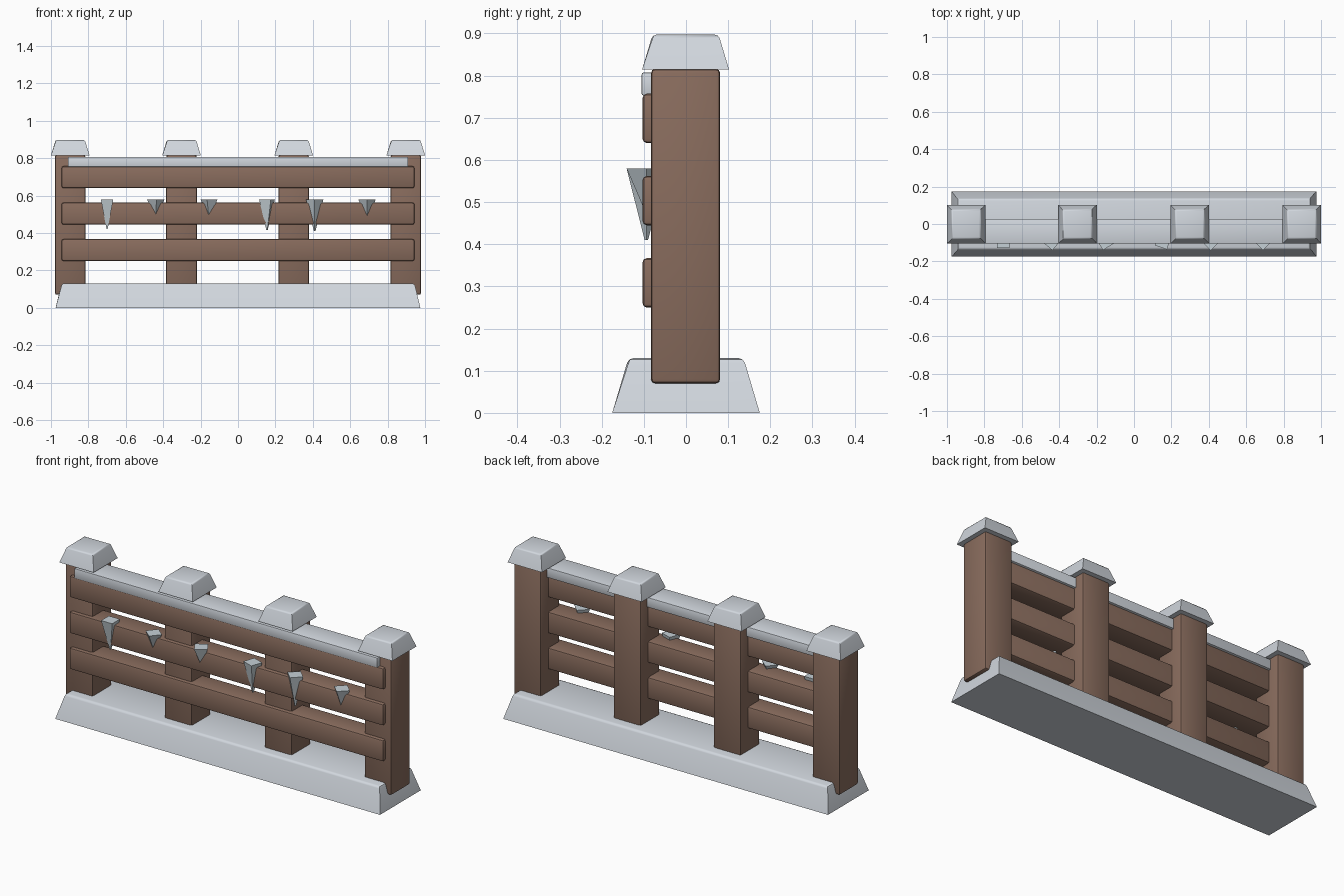
import bpy, bmesh, math

if "Cube" in bpy.data.objects:
    bpy.data.objects.remove(bpy.data.objects["Cube"])


def material(name, rgb):
    m = bpy.data.materials.new(name)
    m.diffuse_color = (*rgb, 1.0)
    m.use_nodes = True
    m.node_tree.nodes["Principled BSDF"].inputs["Base Color"].default_value = m.diffuse_color
    return m


WOOD = material("brown wood", (0.25, 0.15, 0.11))
SNOW = material("pale snow", (0.64, 0.68, 0.73))
ICE = material("grey ice", (0.56, 0.63, 0.67))


def finish(bm, name, mat, smooth=True):
    bmesh.ops.recalc_face_normals(bm, faces=bm.faces)
    me = bpy.data.meshes.new(name)
    bm.to_mesh(me)
    bm.free()
    me.materials.append(mat)
    ob = bpy.data.objects.new(name, me)
    bpy.context.collection.objects.link(ob)
    if smooth:
        bpy.context.view_layer.objects.active = ob
        ob.select_set(True)
        bpy.ops.object.shade_smooth_by_angle(angle=math.radians(40))
        ob.select_set(False)
    return ob


def block(name, mat, x, y, z, top=(1, 1), bevel=0.01):
    """Bevelled box from (min, max) ranges, its top face scaled by top."""
    bm = bmesh.new()
    bmesh.ops.create_cube(bm, size=1)
    for v in bm.verts:
        sx, sy = top if v.co.z > 0 else (1, 1)
        v.co.x = sum(x) / 2 + v.co.x * sx * (x[1] - x[0])
        v.co.y = sum(y) / 2 + v.co.y * sy * (y[1] - y[0])
        v.co.z = sum(z) / 2 + v.co.z * (z[1] - z[0])
    if bevel:
        # tapered blocks keep a sharp bottom rim
        edges = [e for e in bm.edges if top == (1, 1) or
                 all(v.co.z > sum(z) / 2 for v in e.verts)]
        bmesh.ops.bevel(bm, geom=edges, offset=bevel, segments=2,
                        profile=0.5, affect='EDGES')
    return finish(bm, name, mat)


# Snow bank at the foot
block("snow_base", SNOW, (-0.975, 0.975), (-0.175, 0.175), (0, 0.13),
      top=(0.968, 0.78), bevel=0.012)

# Posts with snow caps
for i, cx in enumerate((-0.897, -0.302, 0.298, 0.897)):
    block(f"post_{i + 1}", WOOD, (cx - 0.082, cx + 0.082), (-0.083, 0.081),
          (0.07, 0.816))
    block(f"snow_cap_{i + 1}", SNOW, (cx - 0.103, cx + 0.103),
          (-0.104, 0.102), (0.815, 0.897), top=(0.76, 0.76), bevel=0.009)

# Horizontal rails
for i, z in enumerate((0.25, 0.445, 0.64)):
    block(f"rail_{i + 1}", WOOD, (-0.943, 0.943), (-0.103, 0.017),
          (z, z + 0.117))

# Snow lying on the top rail
block("rail_snow", SNOW, (-0.91, 0.91), (-0.105, 0.028), (0.753, 0.807),
      bevel=0.004)

# Four-sided icicles: x, length, turn in degrees
ICICLES = ((-0.70, 0.16, 45), (-0.44, 0.09, 5), (-0.155, 0.095, -13),
           (0.155, 0.165, 26), (0.41, 0.17, 0), (0.69, 0.10, 0))
for i, (x, length, turn) in enumerate(ICICLES):
    bm = bmesh.new()
    bmesh.ops.create_cone(bm, cap_ends=True, segments=4, radius1=0.004,
                          radius2=0.047, depth=length)
    ob = finish(bm, f"icicle_{i + 1}", ICE, smooth=False)
    ob.location = (x, -0.094, 0.58 - length / 2)
    ob.rotation_euler.z = math.radians(turn)
